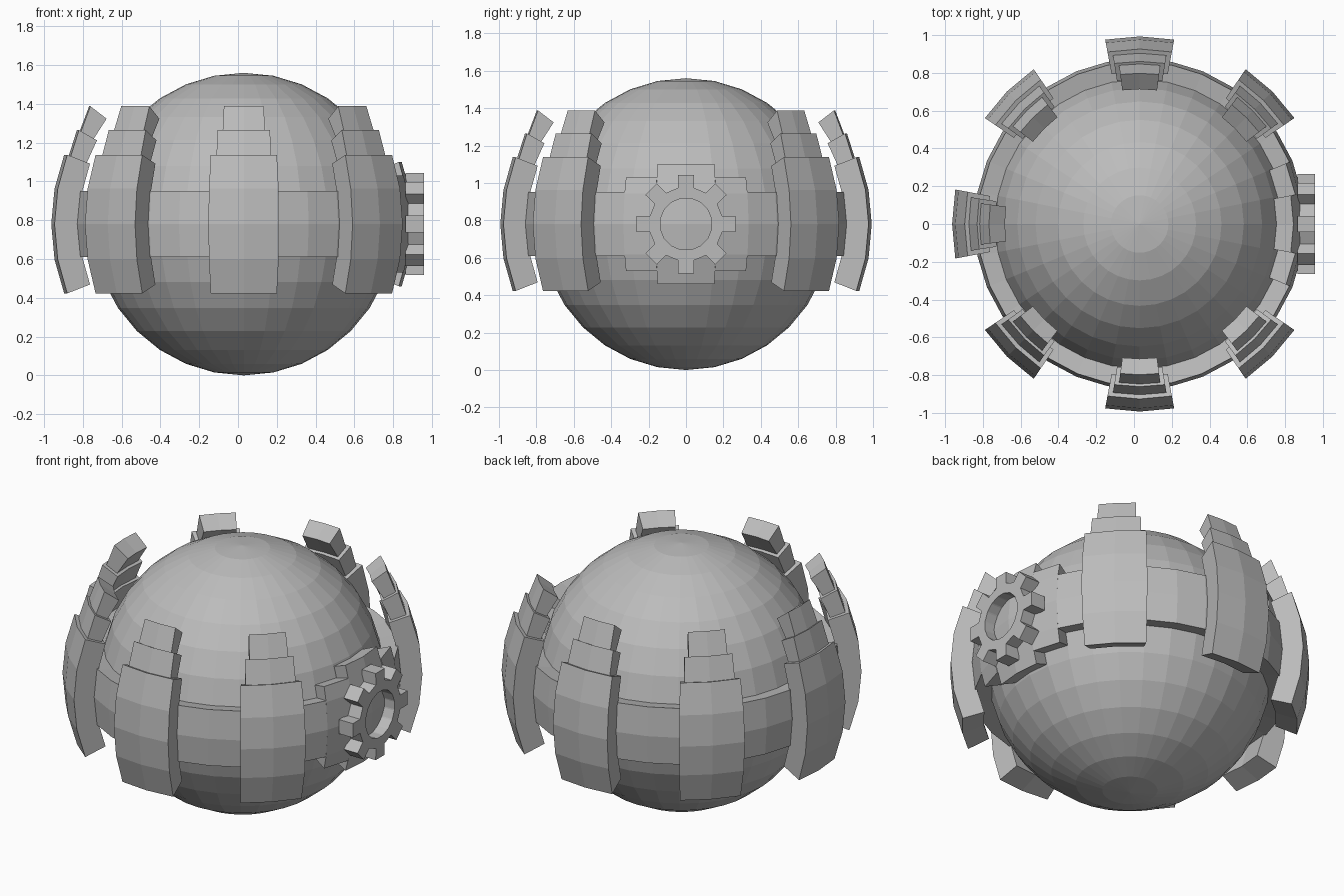
import bpy, bmesh, math
from mathutils import Vector

if "Cube" in bpy.data.objects:
    bpy.data.objects.remove(bpy.data.objects["Cube"])

CENTER = Vector((0.03, 0, 0.78))
grey = bpy.data.materials.new("stone_grey")
grey.diffuse_color = (0.5, 0.5, 0.5, 1)
grey.use_nodes = True
grey.node_tree.nodes["Principled BSDF"].inputs["Base Color"].default_value = grey.diffuse_color


def finish(bm, name):
    bmesh.ops.recalc_face_normals(bm, faces=bm.faces)
    me = bpy.data.meshes.new(name)
    bm.to_mesh(me)
    bm.free()
    me.materials.append(grey)
    ob = bpy.data.objects.new(name, me)
    ob.location = CENTER
    bpy.context.collection.objects.link(ob)
    return ob


def polar(az, lat, r):
    a, l = math.radians(az), math.radians(lat)
    return Vector((math.cos(l) * math.cos(a), math.cos(l) * math.sin(a), math.sin(l))) * r


def add_shell(bm, azs, lats, inner, outers):
    """Closed curved plate over a grid of azimuths and latitudes."""
    na, nl = len(azs), len(lats)
    out = [[bm.verts.new(polar(a, l, r)) for a in azs] for l, r in zip(lats, outers)]
    inn = [[bm.verts.new(polar(a, l, inner)) for a in azs] for l in lats]
    for j in range(nl - 1):
        for i in range(na - 1):
            for g in (out, inn):
                bm.faces.new((g[j][i], g[j][i + 1], g[j + 1][i + 1], g[j + 1][i]))
        for i in (0, na - 1):
            bm.faces.new((out[j][i], out[j + 1][i], inn[j + 1][i], inn[j][i]))
    for i in range(na - 1):
        for j in (0, nl - 1):
            bm.faces.new((out[j][i], out[j][i + 1], inn[j][i + 1], inn[j][i]))


# Main ball
bm = bmesh.new()
bmesh.ops.create_uvsphere(bm, u_segments=32, v_segments=16, radius=0.78)
finish(bm, "ball")

# Belt around the middle, open where the gear plate sits
bm = bmesh.new()
add_shell(bm, [22.5 + 11.25 * i for i in range(29)], [-11.25, 0, 11.25], 0.76, [0.875] * 3)
finish(bm, "belt")

# Stepped plate behind the gear
bm = bmesh.new()
add_shell(bm, [-10.7, 0, 10.7], [-21.5, -10.7, 0, 10.7, 21.5], 0.76, [0.875] * 5)
for s in (-1, 1):
    add_shell(bm, [s * 10.7, s * 22.5], [-16.6, -10.7, 0, 10.7, 16.6], 0.76, [0.875] * 5)
finish(bm, "gear_plate")

# Seven armour blocks, each with two narrower steps on top
for k in range(1, 8):
    c = 45 * k
    bm = bmesh.new()
    add_shell(bm, [c - 10.6, c, c + 10.6], [-21.1, -10.6, 0, 10.6, 21.1], 0.865, [0.993] * 5)
    add_shell(bm, [c - 9, c, c + 9], [20, 29.4], 0.88, [0.968, 0.988])
    add_shell(bm, [c - 7.4, c, c + 7.4], [28.5, 37.3], 0.897, [0.97, 1.003])
    finish(bm, "armour_block_%d" % k)

# Gear with eight teeth and a round opening
outline = []
for t in range(8):
    for da, r in ((-12.5, 0.198), (-9.3, 0.267), (9.3, 0.267), (12.5, 0.198)):
        a = math.radians(45 * t + da)
        outline.append((r * math.cos(a), r * math.sin(a)))
hole = [(0.139 * math.cos(math.atan2(z, y)), 0.139 * math.sin(math.atan2(z, y))) for y, z in outline]
bm = bmesh.new()
loops = [[bm.verts.new((x, y, z)) for y, z in pts]
         for pts, x in ((outline, 0.835), (outline, 0.928), (hole, 0.928), (hole, 0.835))]
n = len(outline)
for q in range(4):
    a, b = loops[q], loops[(q + 1) % 4]
    for i in range(n):
        j = (i + 1) % n
        bm.faces.new((a[i], a[j], b[j], b[i]))
finish(bm, "gear")
